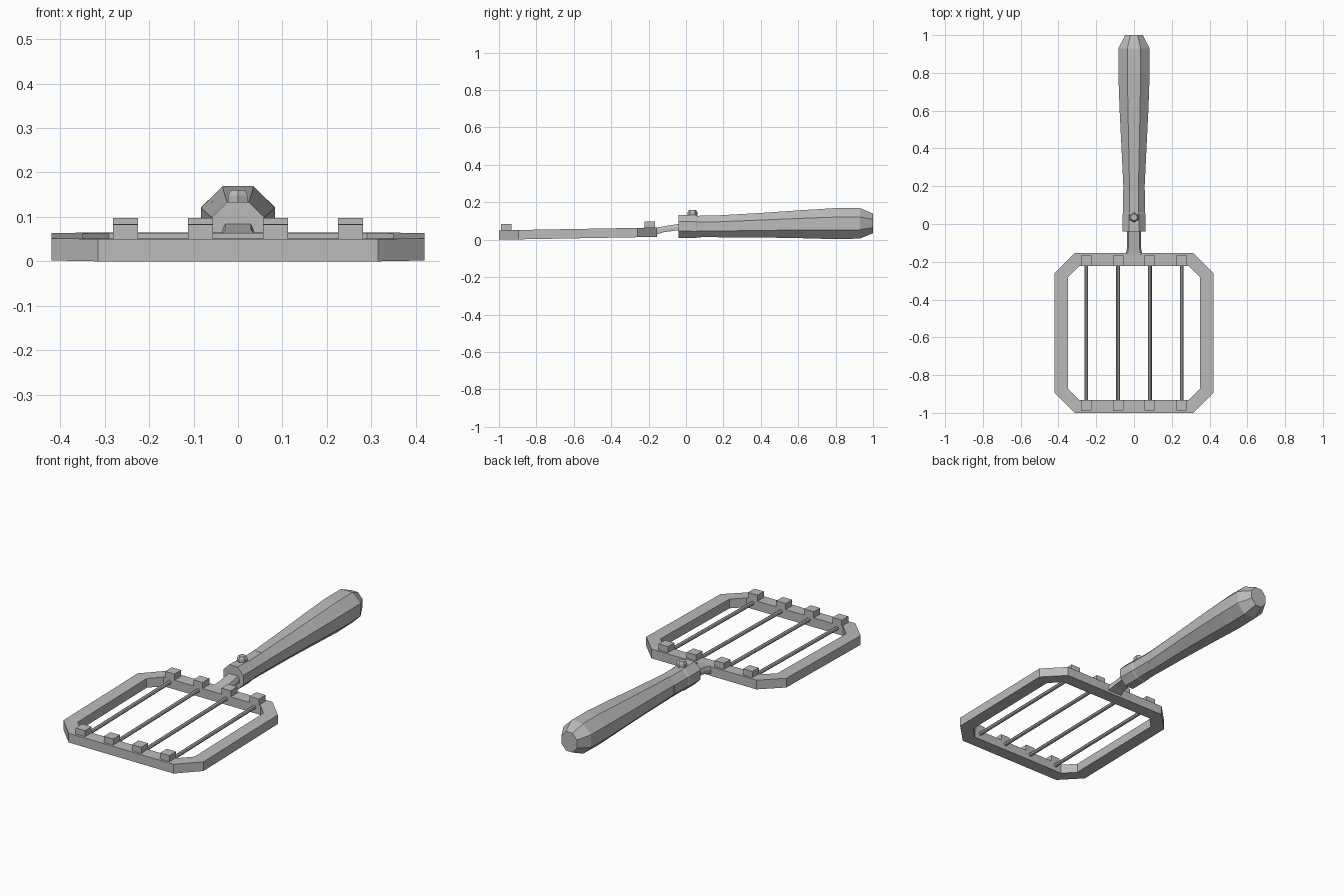
import bpy, bmesh, math
from mathutils import Vector

cube = bpy.data.objects.get("Cube")
if cube:
    bpy.data.objects.remove(cube, do_unlink=True)

steel = bpy.data.materials.new("grey")
steel.use_nodes = True
GREY = (0.5, 0.5, 0.5, 1)
steel.diffuse_color = GREY
steel.node_tree.nodes["Principled BSDF"].inputs["Base Color"].default_value = GREY


def rise(y):
    """Height gained by the tilted head at depth y."""
    return 0.018 * (y + 1)


def finish(name, bm):
    bmesh.ops.recalc_face_normals(bm, faces=bm.faces)
    mesh = bpy.data.meshes.new(name)
    bm.to_mesh(mesh)
    bm.free()
    mesh.materials.append(steel)
    obj = bpy.data.objects.new(name, mesh)
    bpy.context.collection.objects.link(obj)
    return obj


def loft(name, rings, closed=False):
    """Skin a list of equal-length rings; cap the ends unless closed."""
    bm = bmesh.new()
    loops = [[bm.verts.new(p) for p in ring] for ring in rings]
    pairs = list(zip(loops, loops[1:]))
    if closed:
        pairs.append((loops[-1], loops[0]))
    for a, b in pairs:
        for i in range(len(a)):
            j = (i + 1) % len(a)
            bm.faces.new((a[i], a[j], b[j], b[i]))
    if not closed:
        bm.faces.new(loops[0])
        bm.faces.new(loops[-1])
    return finish(name, bm)


def octagon(hx, hy, cx, cy):
    """Rectangle outline with chamfered corners starting at (cx, cy)."""
    quarter = [(hx, cy), (cx, hy)]
    out = []
    for sx, sy in ((1, 1), (-1, 1), (-1, -1), (1, -1)):
        pts = [(sx * x, sy * y) for x, y in quarter]
        out += pts if sx * sy > 0 else pts[::-1]
    return out


# Tilted head frame
MID = -0.577
outer = octagon(0.42, 0.423, 0.315, 0.318)
inner = octagon(0.35, 0.355, 0.29, 0.295)


def frame_ring(outline, z):
    return [(x, y + MID, z + rise(y + MID)) for x, y in outline]


loft("head_frame", [frame_ring(outer, 0), frame_ring(outer, 0.05),
                    frame_ring(inner, 0.05), frame_ring(inner, 0)], closed=True)

# Cross bars with a square lug at each end
for n, x in enumerate((-0.253, -0.084, 0.084, 0.253), 1):
    rings = []
    for y in (-0.94, -0.21):
        rings.append([(x + 0.01 * math.cos(k * math.pi / 4), y,
                       0.033 + rise(y) + 0.01 * math.sin(k * math.pi / 4)) for k in range(8)])
    loft(f"bar_{n}", rings)
    for end, y in (("front", -0.96), ("rear", -0.194)):
        ring = [(x + sx * 0.028, y + sy * 0.028) for sx, sy in ((1, 1), (-1, 1), (-1, -1), (1, -1))]
        loft(f"{end}_lug_{n}", [[(px, py, z + rise(py)) for px, py in ring] for z in (0.04, 0.083)])

# Neck joining the head to the handle: y, half width, bottom, top
neck = [(-0.18, 0.05, 0.022, 0.064), (-0.155, 0.042, 0.028, 0.066),
        (-0.12, 0.036, 0.04, 0.071), (-0.03, 0.036, 0.052, 0.086)]
loft("neck", [[(-w, y, lo), (w, y, lo), (w, y, (lo + hi) / 2), (w * 0.8, y, hi),
               (-w * 0.8, y, hi), (-w, y, (lo + hi) / 2)] for y, w, lo, hi in neck])


def handle_rings(profile):
    """Octagonal cross-sections from y, half width, bottom, top."""
    rings = []
    for y, w, lo, hi in profile:
        h, c = (hi - lo) / 2, (hi + lo) / 2
        rings.append([(x, y, c + z) for x, z in octagon(w, h, w * 0.42, h * 0.42)])
    return rings


# Collar and swelling grip
loft("collar", handle_rings([(-0.04, 0.06, 0.01, 0.133), (0.055, 0.06, 0.01, 0.131),
                             (0.06, 0.057, 0.013, 0.128), (0.18, 0.057, 0.014, 0.129)]))
loft("grip", handle_rings([(0.17, 0.055, 0.012, 0.13), (0.4, 0.066, 0.012, 0.143),
                           (0.62, 0.077, 0.008, 0.158), (0.8, 0.083, 0.003, 0.169),
                           (0.93, 0.083, 0.006, 0.169), (1.0, 0.046, 0.035, 0.14)]))

# Hexagonal pin on the collar
pin = [(0.10, 0.026), (0.148, 0.026), (0.16, 0.018)]
loft("pin", [[(r * math.sin(k * math.pi / 3), 0.035 + r * math.cos(k * math.pi / 3), z)
              for k in range(6)] for z, r in pin])
